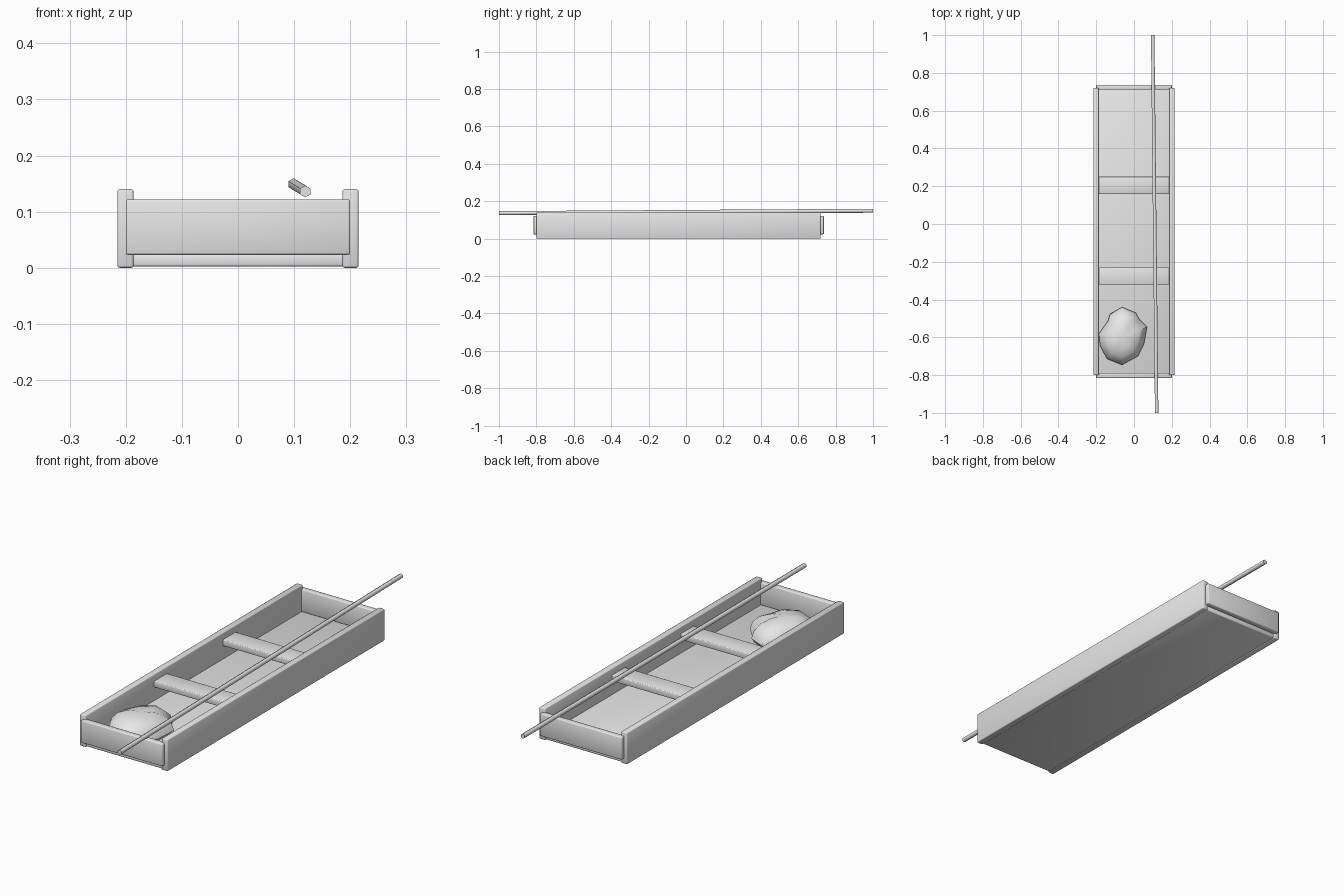
import bpy, bmesh, math
from mathutils import Vector

cube = bpy.data.objects.get("Cube")
if cube:
    bpy.data.objects.remove(cube, do_unlink=True)

grey = bpy.data.materials.new("plain grey")
grey.use_nodes = True
grey.diffuse_color = (0.8, 0.8, 0.8, 1)
grey.node_tree.nodes["Principled BSDF"].inputs["Base Color"].default_value = (0.8, 0.8, 0.8, 1)


def finish(name, bm, angle):
    """Turn a bmesh into a named, shaded object."""
    bmesh.ops.recalc_face_normals(bm, faces=bm.faces[:])
    mesh = bpy.data.meshes.new(name)
    bm.to_mesh(mesh)
    bm.free()
    mesh.materials.append(grey)
    obj = bpy.data.objects.new(name, mesh)
    bpy.context.collection.objects.link(obj)
    bpy.ops.object.select_all(action='DESELECT')
    obj.select_set(True)
    bpy.context.view_layer.objects.active = obj
    bpy.ops.object.shade_smooth_by_angle(angle=math.radians(angle))
    return obj


def board(name, x, y, z, bevel=0.004):
    """Plank spanning three (low, high) ranges, with softened edges."""
    bm = bmesh.new()
    bmesh.ops.create_cube(bm, size=1)
    for v in bm.verts:
        for i, (lo, hi) in enumerate((x, y, z)):
            v.co[i] = lo if v.co[i] < 0 else hi
    bmesh.ops.bevel(bm, geom=bm.edges[:], offset=bevel, segments=2,
                    profile=0.5, affect='EDGES')
    return finish(name, bm, 50)


# Hull: floor, two sides and two end boards
board("floor", (-0.2, 0.2), (-0.795, 0.715), (0.002, 0.024))
board("right_side", (-0.215, -0.186), (-0.8, 0.72), (0, 0.14))
board("left_side", (0.186, 0.215), (-0.8, 0.72), (0, 0.14))
board("front_board", (-0.2, 0.2), (-0.815, -0.788), (0.023, 0.122))
board("back_board", (-0.2, 0.2), (0.711, 0.737), (0.023, 0.122))

# Cross seats
for name, y in (("front_seat", -0.275), ("back_seat", 0.205)):
    board(name, (-0.19, 0.19), (y - 0.046, y + 0.046), (0.083, 0.11), 0.003)

# Six-sided pole lying lengthwise over the boat
start, end = Vector((0.12, -1, 0.136)), Vector((0.099, 1, 0.149))
axis = end - start
bm = bmesh.new()
bmesh.ops.create_cone(bm, cap_ends=True, segments=6, radius1=0.0105,
                      radius2=0.0105, depth=axis.length)
pole = finish("pole", bm, 65)
pole.location = (start + end) / 2
pole.rotation_euler = axis.to_track_quat('Z', 'Y').to_euler()

# Slumped sack: an irregular outline lofted into a low dome
centre = Vector((-0.06, -0.6))
outline = [(-.063, -.44), (.01, -.47), (.026, -.5), (.069, -.545), (.053, -.635),
           (.02, -.70), (-.063, -.746), (-.143, -.714), (-.18, -.645),
           (-.185, -.58), (-.137, -.51), (-.127, -.476)]
bm = bmesh.new()
rings = []
for scale, z in ((0.88, 0.022), (1, 0.042), (0.92, 0.072), (0.72, 0.098), (0.4, 0.113)):
    ring = []
    for i, p in enumerate(outline):
        xy = centre + (Vector(p) - centre) * scale
        lump = 0.004 * math.sin(i * 2.6) if z > 0.03 else 0
        ring.append(bm.verts.new((xy.x, xy.y, z + lump)))
    rings.append(ring)
n = len(outline)
for low, high in zip(rings, rings[1:]):
    for i in range(n):
        j = (i + 1) % n
        bm.faces.new((low[i], low[j], high[j], high[i]))
bm.faces.new(rings[0][::-1])
top = bm.verts.new((centre.x, centre.y, 0.117))
for i in range(n):
    bm.faces.new((rings[-1][i], rings[-1][(i + 1) % n], top))
finish("sack", bm, 45)
